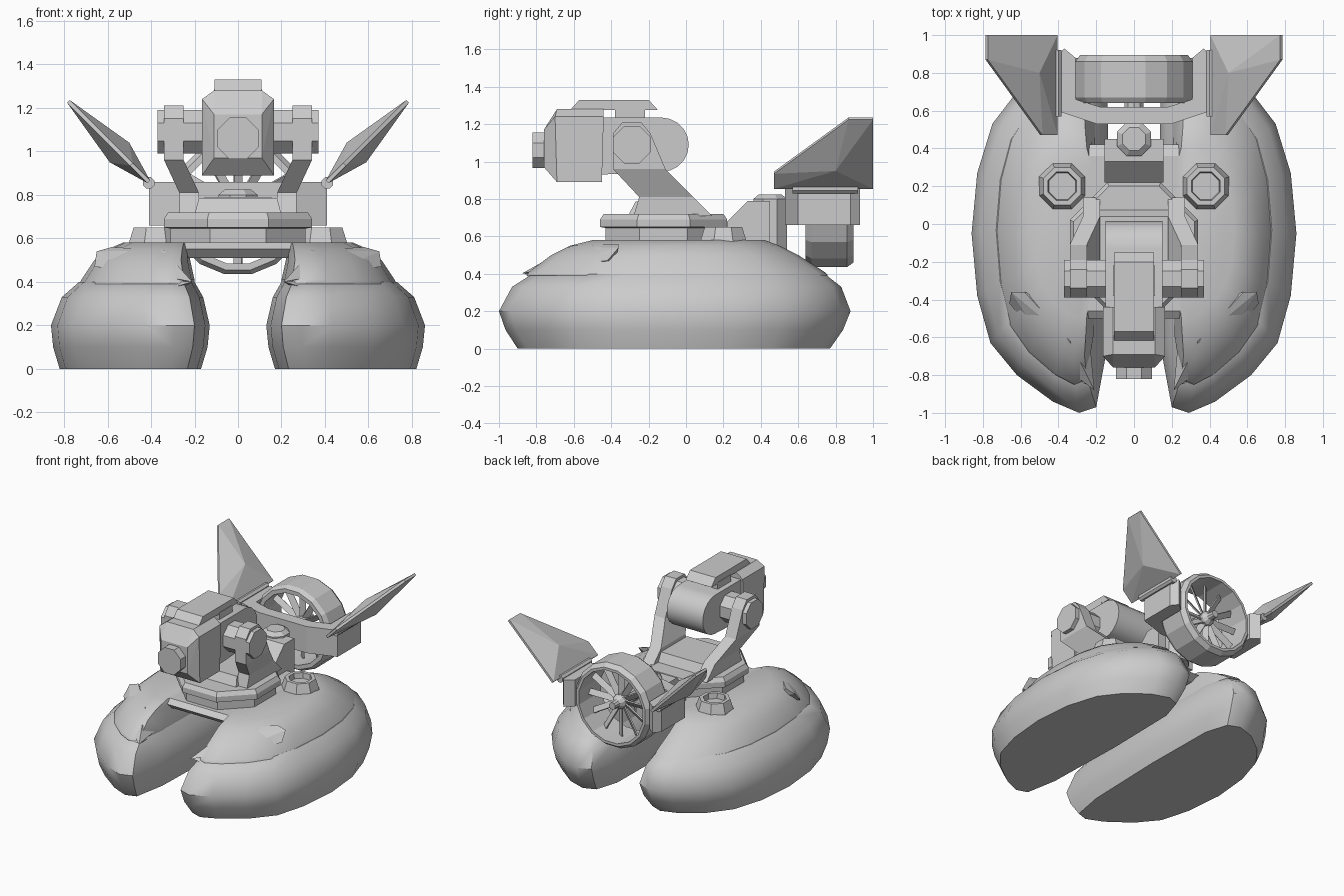
import bpy, bmesh, math
from mathutils import Matrix, Vector

if "Cube" in bpy.data.objects:
    bpy.data.objects.remove(bpy.data.objects["Cube"])

def finish(name, bm, mirror=False, angle=30):
    bmesh.ops.remove_doubles(bm, verts=bm.verts, dist=1e-5)
    bmesh.ops.recalc_face_normals(bm, faces=bm.faces)
    me = bpy.data.meshes.new(name)
    bm.to_mesh(me)
    bm.free()
    ob = bpy.data.objects.new(name, me)
    bpy.context.collection.objects.link(ob)
    if mirror:
        ob.modifiers.new("Mirror", 'MIRROR').use_mirror_merge = False
    if angle:
        bpy.ops.object.select_all(action='DESELECT')
        ob.select_set(True)
        bpy.context.view_layer.objects.active = ob
        bpy.ops.object.shade_smooth_by_angle(angle=math.radians(angle))
    return ob

def loft(name, rings, mirror=False, angle=0):
    """Skin equal-length rings of points, capping both ends."""
    bm = bmesh.new()
    rows = [[bm.verts.new(p) for p in r] for r in rings]
    n = len(rows[0])
    for a, b in zip(rows, rows[1:]):
        for i in range(n):
            j = (i + 1) % n
            bm.faces.new((a[i], a[j], b[j], b[i]))
    bm.faces.new(rows[0])
    bm.faces.new(rows[-1])
    return finish(name, bm, mirror, angle)

def side_prism(name, profile, half, angle=0):
    """Extrude a (y, z) profile symmetrically across x."""
    return loft(name, [[(x, y, z) for y, z in profile] for x in (-half, half)], angle=angle)

def hull(name, pts, mirror=False):
    bm = bmesh.new()
    for p in pts:
        bm.verts.new(p)
    bmesh.ops.convex_hull(bm, input=bm.verts)
    return finish(name, bm, mirror, 0)

def lathe(name, profile, n, centre, axis='Z', closed=False, mirror=False, angle=0):
    """Revolve (radius, height) points; flats face the main directions."""
    rot = {'Z': Matrix(), 'X': Matrix.Rotation(math.pi / 2, 4, 'Y'),
           'Y': Matrix.Rotation(-math.pi / 2, 4, 'X')}[axis]
    m = Matrix.Translation(centre) @ rot
    k = 1 / math.cos(math.pi / n)
    bm = bmesh.new()
    rows = []
    for r, h in profile:
        rows.append([bm.verts.new(m @ Vector((r * k * math.cos(a), r * k * math.sin(a), h)))
                     for a in [(i + .5) * 2 * math.pi / n for i in range(n)]])
    pairs = list(zip(rows, rows[1:]))
    if closed:
        pairs.append((rows[-1], rows[0]))
    else:
        bm.faces.new(rows[0])
        bm.faces.new(rows[-1])
    for a, b in pairs:
        for i in range(n):
            j = (i + 1) % n
            bm.faces.new((a[i], a[j], b[j], b[i]))
    return finish(name, bm, mirror, angle)

# Pontoon outline at its widest, rescaled to each level's bounds
OUT = [(.20, -.97), (.29, -1), (.43, -.94), (.62, -.80), (.76, -.63), (.83, -.38), (.86, -.05),
       (.83, .27), (.75, .53), (.62, .70), (.45, .83), (.30, .88), (.20, .84), (.14, .65),
       (.13, 0), (.15, -.7)]

def level(z, x0, x1, y0, y1):
    return [(x0 + (x - .13) / .73 * (x1 - x0), y0 + (y + 1) / 1.88 * (y1 - y0), z) for x, y in OUT]

loft("pontoon", [level(0, .17, .82, -.90, .77), level(.1, .14, .85, -.965, .84),
                 level(.2, .13, .86, -1, .88), level(.33, .16, .81, -.93, .83),
                 level(.40, .20, .73, -.82, .74)], True, 40)

# Domed deck over each pontoon, joined by a centre plate
loft("deck", [level(.39, .20, .73, -.85, .76), level(.41, .20, .72, -.84, .74),
              level(.50, .22, .66, -.72, .60), level(.55, .22, .60, -.62, .50),
              level(.58, .22, .53, -.50, .42)], True, 40)
side_prism("deck_bridge", [(-.50, .55), (-.46, .58), (.36, .58), (.42, .54), (.36, .51), (-.46, .51)], .3)

# Front cowls and the small spurs under them
hull("front_cowl", [(.21, -.88, .40), (.34, -.62, .545), (.58, -.36, .56), (.65, -.36, .54),
                    (.66, -.42, .47), (.42, -.72, .44), (.24, -.55, .42), (.5, -.38, .46)], True)
hull("cowl_spur", [(.21, -.86, .40), (.42, -.80, .34), (.36, -.74, .41), (.24, -.72, .38)], True)

# Deck vents and turret ring
lathe("deck_vent", [(.13, .54), (.12, .585), (.10, .65), (.075, .65), (.07, .61)], 8,
      (.38, .2, 0), mirror=True)
lathe("turret_ring", [(.31, .52), (.31, .645), (.34, .65), (.34, .69), (.32, .72)], 8, (0, -.12, 0))
hull("turret_plinth", [(sx * x, y, z) for sx in (-1, 1) for x, y, z in
                       ((.2, -.31, .71), (.2, .08, .71), (.18, -.27, .785), (.18, .04, .785))])

# Cranked yoke arms
arm = [(.71, -.28, .14, .18), (.81, -.25, .04, .18), (.96, -.39, -.11, .25),
       (1.15, -.39, -.19, .25), (1.21, -.34, -.24, .25)]
loft("yoke_arm", [[(x, a, z), (x + .09, a, z), (x + .09, b, z), (x, b, z)]
                  for z, a, b, x in arm], True)
lathe("trunnion", [(.1, -.37), (.1, .37)], 8, (0, -.29, 1.09), 'X')

# Gun: front housing, rounded rear drum, top cover, muzzle
side = [(-.76, .97), (-.69, .89), (-.45, .89), (-.44, 1.24), (-.70, 1.24), (-.76, 1.17)]
hull("gun_housing", [(s * .165, y, z) for s in (-1, 1) for y, z in side[1:5]] +
     [(s * .11, y, z) for s in (-1, 1) for y, z in
      (side[0], side[5], (-.69, 1.28), (-.44, 1.28))])
arc = [(-.13 + .145 * math.cos(a), 1.09 + .145 * math.sin(a))
       for a in [math.radians(-90 + 18 * i) for i in range(11)]]
side_prism("gun_drum", [(-.46, .93)] + arc + [(-.46, 1.235)], .15, 30)
side_prism("gun_collar", [(-.38, 1.2), (-.38, 1.285), (-.22, 1.285), (-.22, 1.2)], .11)
side_prism("gun_top_cover", [(-.62, 1.275), (-.57, 1.33), (-.2, 1.33), (-.15, 1.275)], .107)
lathe("muzzle", [(.095, -.82), (.095, -.7)], 8, (0, 0, 1.06), 'Y')

# Fan pylon and neck
side_prism("fan_pylon", [(.22, .54), (.22, .68), (.33, .79), (.45, .79), (.45, .54)], .155)
lathe("pylon_neck", [(.09, .53), (.09, .80), (.06, .825)], 8, (0, .45, 0))

# U-shaped frame carrying the duct
half = [(.41, .60), (.41, .88), (.37, .93), (.31, .88), (.31, .66), (.18, .62)]
frame = [(.2, .53)] + half
frame += [(-x, y) for x, y in reversed(frame)]
loft("fan_frame", [[(x, y, z) for x, y in frame] for z in (.66, .86)])

# Ducted fan
FAN = (0, 0, .745)
lathe("fan_duct", [(.29, .64), (.31, .67), (.31, .86), (.285, .895), (.265, .895), (.26, .64)],
      16, FAN, 'Y', closed=True)
lathe("fan_hub", [(.05, .58), (.05, .80), (.03, .83), (.025, .88)], 10, FAN, 'Y')
bm = bmesh.new()
for i in range(12):
    m = (Matrix.Translation((0, .77, FAN[2])) @ Matrix.Rotation(i * math.pi / 6, 4, 'Y') @
         Matrix.Translation((0, 0, .15)) @ Matrix.Rotation(.6, 4, 'Z') @
         Matrix.Diagonal((.045, .01, .23, 1)))
    bmesh.ops.create_cube(bm, size=1, matrix=m)
finish("fan_blades", bm, angle=0)

# Tilted tail fins, thick in the middle, on hinge rods
fin = [(.47, 0), (1, 0), (1, .37), (.87, .37), (.47, .08)]
hull("tail_fin", [(.41 + s + d, y, .86 + s - d) for y, s in fin for d in (-.006, .006)] +
     [(.545 + d, .80, .995 - d) for d in (-.045, .045)], True)
lathe("fin_hinge", [(.026, .57), (.026, .92)], 8, (.41, 0, .855), 'Y', mirror=True)
